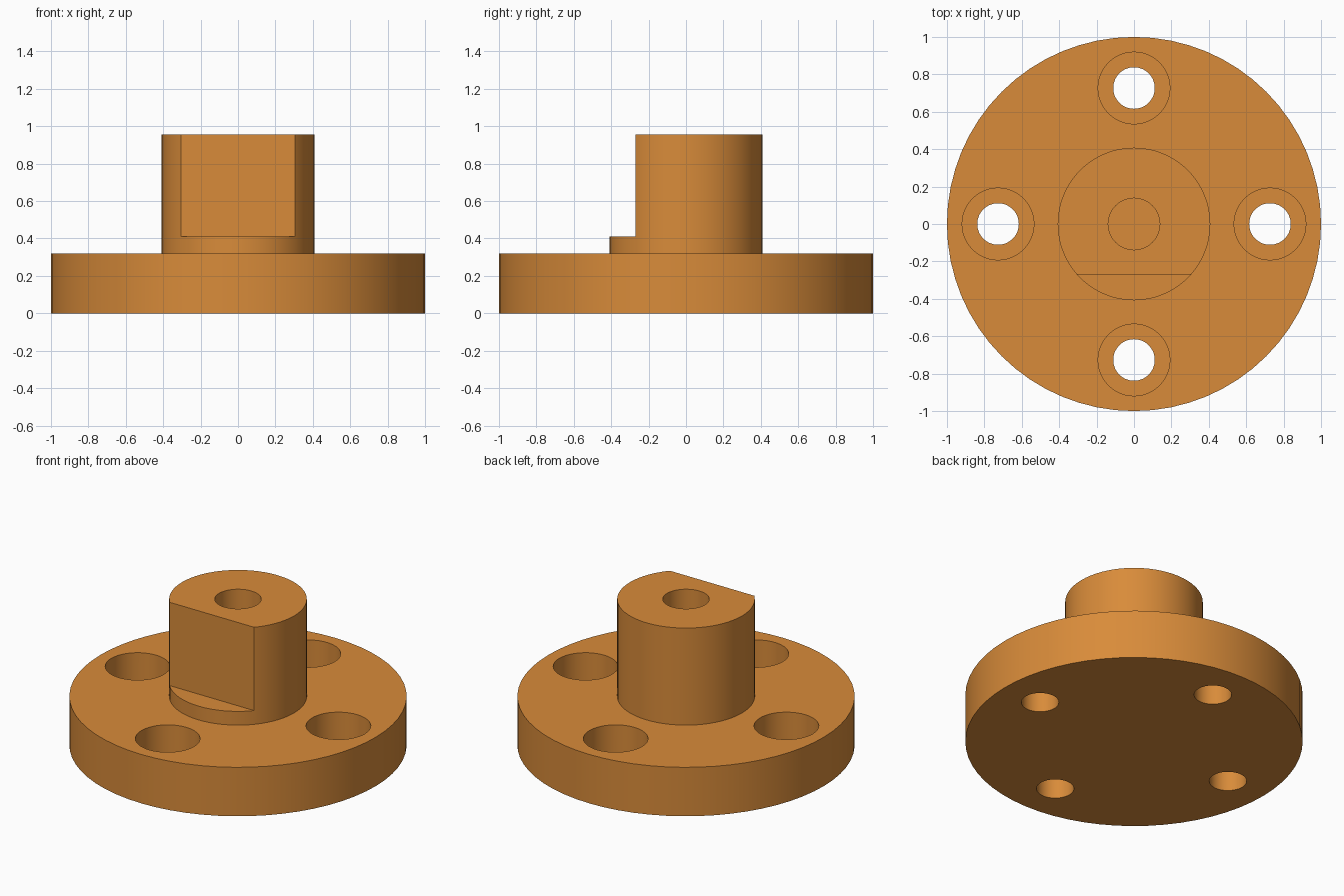
import bpy
import math

default = bpy.data.objects.get("Cube")
if default:
    bpy.data.objects.remove(default, do_unlink=True)

# Single painted colour
orange = bpy.data.materials.new("orange")
orange.use_nodes = True
colour = (0.69, 0.26, 0.042, 1)
orange.diffuse_color = colour
orange.node_tree.nodes["Principled BSDF"].inputs["Base Color"].default_value = colour

PLATE_TOP, SHAFT_TOP = 0.32, 0.955
HOLE_RING = 0.727


def cylinder(name, radius, bottom, top, x=0, y=0, sides=64):
    bpy.ops.mesh.primitive_cylinder_add(
        vertices=sides, radius=radius, depth=top - bottom,
        location=(x, y, (bottom + top) / 2))
    obj = bpy.context.object
    obj.name = name
    obj.data.materials.append(orange)
    return obj


def combine(target, tool, operation):
    mod = target.modifiers.new(tool.name, "BOOLEAN")
    mod.operation = operation
    mod.solver = "EXACT"
    mod.object = tool
    bpy.context.view_layer.objects.active = target
    bpy.ops.object.modifier_apply(modifier=mod.name)
    bpy.data.objects.remove(tool, do_unlink=True)


# Round plate with the central shaft
flange = cylinder("flange_with_shaft", 1, 0, PLATE_TOP)
combine(flange, cylinder("shaft", 0.408, 0.1, SHAFT_TOP), "UNION")

# Flat on the front of the shaft, leaving a low step
bpy.ops.mesh.primitive_cube_add(size=1, location=(0, -0.77, 0.91))
flat = bpy.context.object
flat.name = "shaft_flat"
flat.data.materials.append(orange)
flat.scale = (2, 1, 1)
bpy.context.view_layer.update()
combine(flange, flat, "DIFFERENCE")

# Blind bore down the shaft
combine(flange, cylinder("bore", 0.138, PLATE_TOP + 0.01, 1.2, sides=48), "DIFFERENCE")

# Four counterbored bolt holes
for i in range(4):
    angle = i * math.pi / 2
    x, y = HOLE_RING * math.cos(angle), HOLE_RING * math.sin(angle)
    combine(flange, cylinder("bolt_hole", 0.111, -0.2, 0.25, x, y, 48), "DIFFERENCE")
    combine(flange, cylinder("counterbore", 0.192, 0.13, 0.5, x, y, 48), "DIFFERENCE")

# Smooth walls with crisp edges
bpy.ops.object.select_all(action="DESELECT")
flange.select_set(True)
bpy.context.view_layer.objects.active = flange
bpy.ops.object.shade_smooth_by_angle(angle=math.radians(30))
